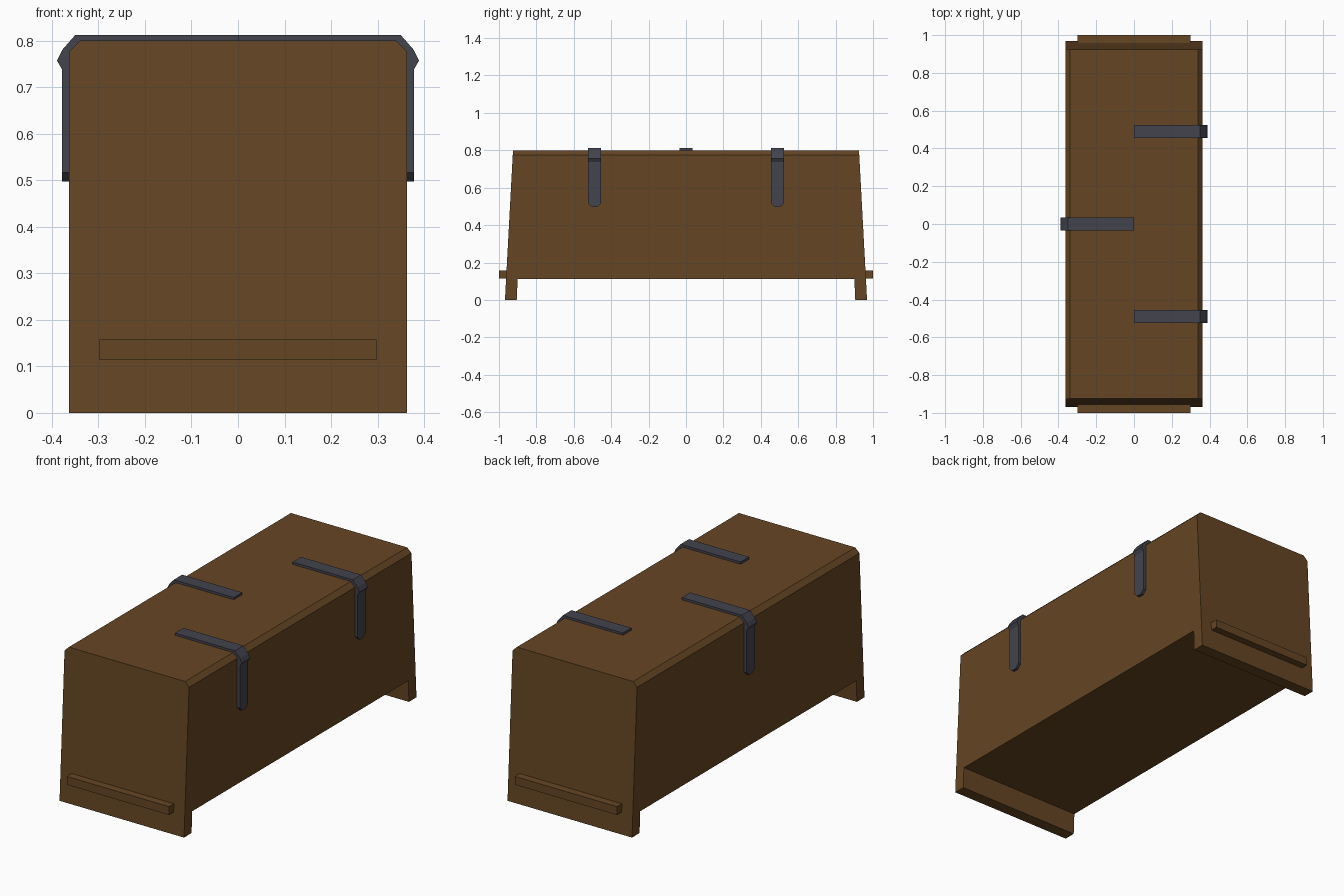
import bpy
import bmesh
from mathutils import Vector

cube = bpy.data.objects.get("Cube")
if cube:
    bpy.data.objects.remove(cube, do_unlink=True)


def make_material(name, colour):
    mat = bpy.data.materials.new(name)
    mat.use_nodes = True
    mat.diffuse_color = colour
    mat.node_tree.nodes["Principled BSDF"].inputs["Base Color"].default_value = colour
    return mat


wood = make_material("brown wood", (0.13, 0.06, 0.017, 1))
iron = make_material("dark iron", (0.055, 0.056, 0.076, 1))


def prism(points, depth):
    """Closed prism: a polygon of 3D points pushed along a depth vector."""
    bm = bmesh.new()
    face = bm.faces.new([bm.verts.new(p) for p in points])
    ring = bmesh.ops.extrude_face_region(bm, geom=[face])["geom"]
    moved = [v for v in ring if isinstance(v, bmesh.types.BMVert)]
    bmesh.ops.translate(bm, verts=moved, vec=depth)
    bmesh.ops.recalc_face_normals(bm, faces=bm.faces)
    return bm


def finish(bm, name, mat):
    mesh = bpy.data.meshes.new(name)
    bm.to_mesh(mesh)
    bm.free()
    mesh.materials.append(mat)
    obj = bpy.data.objects.new(name, mesh)
    bpy.context.collection.objects.link(obj)
    return obj


# Chest body: tapered side outline with end feet, long top edges chamfered
HALF_W, TOP, FLOOR = 0.363, 0.8, 0.113
half = [(0.925, TOP), (0.968, 0), (0.905, 0), (0.9, FLOOR)]
outline = half + [(-y, z) for y, z in reversed(half)]
body = prism([(-HALF_W, y, z) for y, z in outline], Vector((2 * HALF_W, 0, 0)))
long_edges = [e for e in body.edges
              if all(v.co.z > TOP - 0.01 for v in e.verts)
              and abs(e.verts[0].co.x - e.verts[1].co.x) < 0.01]
bmesh.ops.bevel(body, geom=long_edges, offset=0.024, segments=1, affect='EDGES')
finish(body, "chest_body", wood)

# Carrying bar across each end
for side, name in ((-1, "front_handle_bar"), (1, "back_handle_bar")):
    bar = [(-0.298, side * 0.94, z) for z in (0.114, 0.158)]
    bar += [(0.298, side * 0.94, z) for z in (0.158, 0.114)]
    finish(prism(bar, Vector((0, side * 0.06, 0))), name, wood)

# Iron strap: flat arm on the lid, barrel at the corner, arm down the side
strap_outline = [(0, 0.795), (0, 0.812), (0.35, 0.812), (0.378, 0.78),
                 (0.389, 0.757), (0.378, 0.738), (0.378, 0.497),
                 (0.355, 0.497), (0.355, 0.77), (0.335, 0.795)]


def strap(name, side, y):
    width = 0.07
    bm = prism([(side * x, y - width / 2, z) for x, z in strap_outline],
               Vector((0, width, 0)))
    # Clip the corners of the lower tip
    tip = [e for e in bm.edges
           if all(v.co.z < 0.5 for v in e.verts)
           and abs(e.verts[0].co.y - e.verts[1].co.y) < 0.01]
    bmesh.ops.bevel(bm, geom=tip, offset=0.02, segments=1, affect='EDGES')
    finish(bm, name, iron)


strap("front_hinge_strap", 1, -0.49)
strap("back_hinge_strap", 1, 0.49)
strap("latch_strap", -1, 0)
